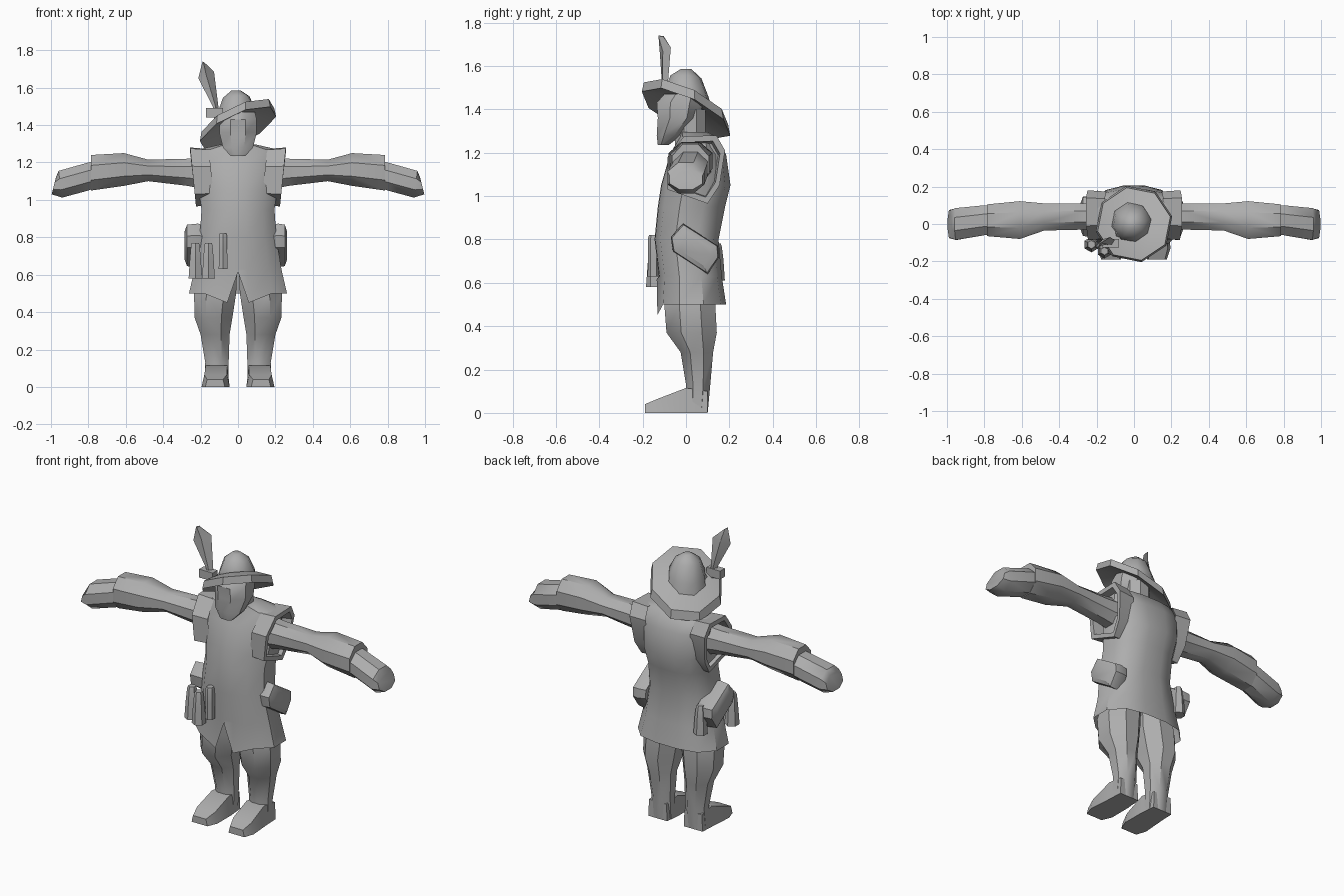
import bpy, bmesh, math
from mathutils import Vector

if "Cube" in bpy.data.objects:
    bpy.data.objects.remove(bpy.data.objects["Cube"])

grey = bpy.data.materials.new("plain grey")
grey.diffuse_color = (0.42, 0.42, 0.42, 1)
grey.use_nodes = True
grey.node_tree.nodes["Principled BSDF"].inputs["Base Color"].default_value = grey.diffuse_color


def loft(name, rings, cap_start=True, cap_end=True, angle=40):
    """Skin a list of equally long point rings."""
    bm = bmesh.new()
    vs = [[bm.verts.new(p) for p in r] for r in rings]
    n = len(vs[0])
    for a, b in zip(vs, vs[1:]):
        for i in range(n):
            j = (i + 1) % n
            bm.faces.new((a[i], a[j], b[j], b[i]))
    if cap_start:
        bm.faces.new(vs[0])
    if cap_end:
        bm.faces.new(vs[-1])
    bmesh.ops.recalc_face_normals(bm, faces=bm.faces)
    me = bpy.data.meshes.new(name)
    bm.to_mesh(me)
    bm.free()
    me.materials.append(grey)
    ob = bpy.data.objects.new(name, me)
    bpy.context.collection.objects.link(ob)
    bpy.ops.object.select_all(action='DESELECT')
    ob.select_set(True)
    bpy.context.view_layer.objects.active = ob
    bpy.ops.object.shade_smooth_by_angle(angle=math.radians(angle))
    return ob


def circle(n, off=0.0):
    return [(math.cos(math.tau * (i + off) / n), math.sin(math.tau * (i + off) / n)) for i in range(n)]


def flat_ring(x0, x1, y0, y1, z, n=8, s=1):
    """Horizontal ring filling the given bounds."""
    k = 1 / math.cos(math.pi / n)
    return [(s * ((x0 + x1) / 2 + k * a * (x1 - x0) / 2), (y0 + y1) / 2 + k * b * (y1 - y0) / 2, z)
            for a, b in circle(n, 0.5)]


def side_ring(x, y0, y1, z0, z1, s=1, slant=0.0, n=8):
    """Upright ring across the x axis filling the given bounds."""
    k = 1 / math.cos(math.pi / n)
    return [(s * (x + slant * b), (y0 + y1) / 2 + k * a * (y1 - y0) / 2,
             (z0 + z1) / 2 + k * b * (z1 - z0) / 2) for a, b in circle(n, 0.5)]


# Tunic: boxy cross-section, slit front hem
half = [(0.22, -0.98), (0.7, -0.82), (1, -0.35), (1, 0.35), (0.72, 0.85), (0.28, 1)]
section = [(0, -1)] + half + [(0, 1)] + [(-x, y) for x, y in reversed(half)]
rings = []
for z, rx, yf, yb in [(0.5, 0.262, -0.135, 0.185), (0.63, 0.232, -0.125, 0.165), (0.8, 0.205, -0.145, 0.15),
                      (0.95, 0.195, -0.13, 0.18), (1.05, 0.21, -0.115, 0.205), (1.19, 0.225, -0.075, 0.185),
                      (1.27, 0.21, -0.03, 0.145), (1.295, 0.1, -0.03, 0.1)]:
    ring = []
    for x, y in section:
        h = z
        if z == 0.5 and y < -0.9:
            h = 0.615 if x == 0 else 0.45
        ring.append((x * rx, (yf + yb) / 2 + y * (yb - yf) / 2, h))
    rings.append(ring)
loft("tunic", rings, cap_start=False)

# Neck and head
loft("neck", [flat_ring(-0.07, 0.07, -0.05, 0.09, z) for z in (1.2, 1.4)])
loft("head", [flat_ring(-w, w, f, b, z) for z, w, f, b in [
    (1.235, 0.04, -0.13, -0.08), (1.28, 0.08, -0.135, -0.02), (1.36, 0.1, -0.13, 0.06),
    (1.43, 0.1, -0.135, 0.08), (1.47, 0.09, -0.1, 0.08)]])


# Hat: tilted brim with thick rim, crown on top
def tilt(x, y, lift):
    return (x, y, 1.405 + 0.4 * x - 0.42 * y + lift)


def brim_ring(r, lift):
    return [tilt(r * a, r * b, lift) for a, b in circle(8, 0.25)]


loft("hat_brim", [brim_ring(0.09, 0.02), brim_ring(0.208, -0.025), brim_ring(0.198, 0.022),
                  brim_ring(0.11, 0.055)], angle=30)
crown = [[tilt(-0.015 + 0.112 * a, 0.01 + 0.112 * b, 0.02) for a, b in circle(8, 0.25)]]
for r, z, t, cy in [(0.103, 1.475, 0.45, 0.005), (0.072, 1.55, 0.2, 0.0), (0.025, 1.585, 0, 0.0)]:
    crown.append([(-0.01 + r * a, cy + r * b, z + t * (0.4 * a - 0.42 * b) * r) for a, b in circle(8, 0.25)])
loft("hat_crown", crown, cap_start=False, angle=50)

# Feather: thin blade leaning outward
loft("feather", [[(x0, y0, z0), ((x0 + x1) / 2, (y0 + y1) / 2 - 0.012, (z0 + z1) / 2), (x1, y1, z1),
                  ((x0 + x1) / 2, (y0 + y1) / 2 + 0.012, (z0 + z1) / 2)]
                 for x0, y0, z0, x1, y1, z1 in [
    (-0.125, -0.1, 1.42, -0.095, -0.085, 1.42), (-0.135, -0.11, 1.5, -0.105, -0.085, 1.5),
    (-0.212, -0.12, 1.65, -0.128, -0.07, 1.685), (-0.19, -0.125, 1.74, -0.18, -0.105, 1.735)]], angle=25)
loft("feather_clip", [flat_ring(-0.17, -0.08, -0.125, -0.08, z, 4) for z in (1.44, 1.49)])

# Armholes, arms, hands, legs and feet on both sides
hole = [(-0.085, 1.18), (-0.01, 1.275), (0.14, 1.28), (0.18, 1.21), (0.155, 1.05), (0.1, 0.965), (-0.085, 1.03)]
for s, side in ((1, "right"), (-1, "left")):
    def hole_ring(scale, dx):
        return [(s * (0.225 + (z - 0.97) * 0.1 + dx), 0.05 + (y - 0.05) * scale, 1.13 + (z - 1.13) * scale)
                for y, z in hole]

    loft(side + "_armhole", [hole_ring(0.95, -0.1), hole_ring(1, 0), hole_ring(0.82, 0.0),
                             hole_ring(0.75, -0.06)], False, True, 30)
    loft(side + "_arm", [side_ring(x, y0, y1, z0, z1, s) for x, y0, y1, z0, z1 in [
        (0.15, -0.03, 0.12, 1.05, 1.23), (0.27, -0.03, 0.11, 1.075, 1.22), (0.48, -0.035, 0.11, 1.1, 1.215),
        (0.61, -0.08, 0.122, 1.075, 1.25), (0.785, -0.065, 0.105, 1.05, 1.24)]])
    loft(side + "_hand", [side_ring(x, y0, y1, z0, z1, s, sl) for x, y0, y1, z0, z1, sl in [
        (0.74, -0.055, 0.1, 1.07, 1.21, 0), (0.8, -0.06, 0.1, 1.05, 1.2, 0),
        (0.95, -0.085, 0.085, 1.012, 1.155, 0.01), (0.985, -0.075, 0.075, 1.03, 1.12, -0.012)]])
    loft(side + "_leg", [flat_ring(x0, x1, y0, y1, z, 8, s) for z, x0, x1, y0, y1 in [
        (0.0, 0.05, 0.18, 0.0, 0.1), (0.13, 0.05, 0.175, 0.0, 0.112), (0.28, 0.045, 0.2, -0.025, 0.125),
        (0.37, 0.03, 0.232, -0.09, 0.142), (0.5, 0.01, 0.235, -0.1, 0.135), (0.62, 0.005, 0.2, -0.09, 0.13)]])
    loft(side + "_foot", [[(s * x0, y, 0), (s * x1, y, 0), (s * (x1 - t), y, z), (s * (x0 + t), y, z)]
                          for y, x0, x1, z, t in [
        (0.1, 0.055, 0.18, 0.1, 0.005), (0.0, 0.045, 0.185, 0.115, 0.012),
        (-0.13, 0.045, 0.195, 0.065, 0.015), (-0.19, 0.07, 0.175, 0.04, 0.01)]], angle=30)

# Hip pouches: chamfered slabs
outline = [(-0.07, 0.81), (-0.014, 0.873), (0.148, 0.77), (0.152, 0.716), (0.1, 0.64), (-0.06, 0.745)]
for s, name, out, dz in ((1, "right_pouch", 0.262, 0), (-1, "left_pouch", 0.285, 0.0)):
    loft(name, [[(s * x, 0.04 + (y - 0.04) * k, dz + 0.755 + (z - 0.755) * k) for y, z in outline]
                for x, k in ((0.17, 0.9), (0.215, 1), (out - 0.012, 0.95), (out, 0.65))], angle=30)

# Belt flasks: tapered, narrower at the top
for name, x, y, z0, z1, r in [("outer_flask", -0.228, -0.11, 0.58, 0.77, 0.036),
                              ("middle_flask", -0.158, -0.145, 0.58, 0.77, 0.034),
                              ("thin_flask", -0.08, -0.15, 0.63, 0.82, 0.023),
                              ("back_flask", -0.195, 0.14, 0.61, 0.78, 0.034)]:
    k = 0.95 if name == "thin_flask" else 0.65
    loft(name, [flat_ring(x - q, x + q, y - q, y + q, z, 6) for z, q in
                ((z0, r), (z0 + 0.1, r * (1 + k) / 2), (z1 - 0.015, r * k), (z1, r * k * 0.8))])
